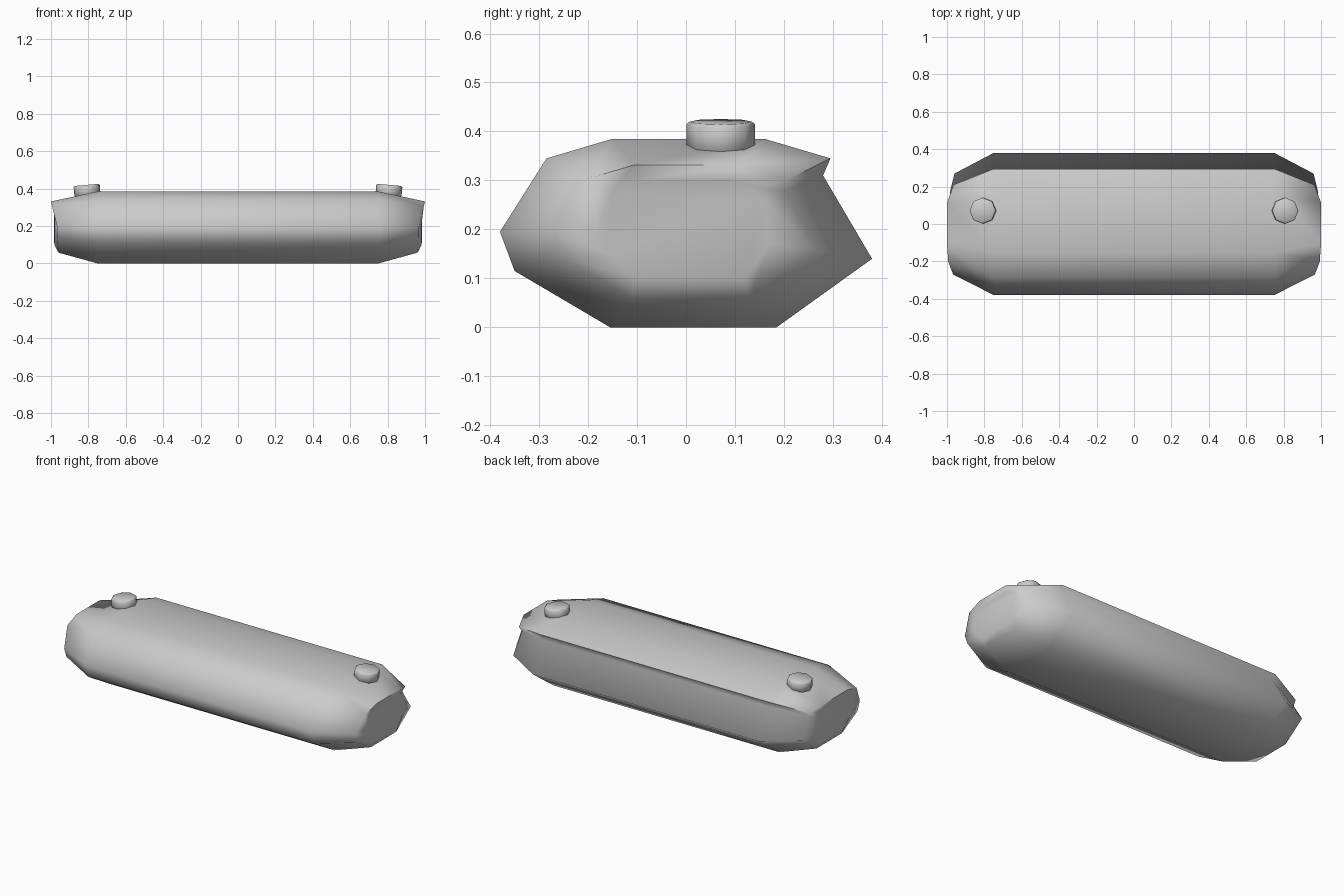
import bpy, bmesh, math
from mathutils import Matrix, Vector

cube = bpy.data.objects.get("Cube")
if cube:
    bpy.data.objects.remove(cube, do_unlink=True)

grey = bpy.data.materials.new("plain grey")
grey.use_nodes = True
colour = (0.6, 0.6, 0.6, 1)
grey.diffuse_color = colour
grey.node_tree.nodes["Principled BSDF"].inputs["Base Color"].default_value = colour


def finish(bm, name, sharp_angle):
    bmesh.ops.recalc_face_normals(bm, faces=bm.faces[:])
    mesh = bpy.data.meshes.new(name)
    bm.to_mesh(mesh)
    bm.free()
    mesh.materials.append(grey)
    obj = bpy.data.objects.new(name, mesh)
    bpy.context.collection.objects.link(obj)
    bpy.ops.object.select_all(action='DESELECT')
    obj.select_set(True)
    bpy.context.view_layer.objects.active = obj
    bpy.ops.object.shade_smooth_by_angle(angle=math.radians(sharp_angle))
    return obj


# Cross-section (y, z), starting at the bottom and passing the rear lip
section = [(-0.155, 0), (0.185, 0), (0.38, 0.14), (0.28, 0.31), (0.295, 0.345),
           (0.16, 0.385), (-0.15, 0.385), (-0.285, 0.345), (-0.38, 0.195), (-0.35, 0.115)]
middle = [(0.75, y, z) for y, z in section]

# Tapered shoulder ring, with the lip reaching furthest out
shoulder_x = [0.96, 0.96, 0.96, 0.95, 0.965, 1.0, 1.0, 0.993, 0.967, 0.967]
shoulder = [(x, y * 0.71, 0.2 + (z - 0.2) * 0.71) for x, (y, z) in zip(shoulder_x, section)]

# Slightly bulging end face, set in under the lip
end = [(0.982, -0.1, 0.1), (0.982, 0.12, 0.1), (0.985, 0.17, 0.17), (0.982, 0.16, 0.26),
       (0.982, 0.14, 0.285), (0.985, 0.1, 0.3), (0.985, -0.1, 0.3), (0.983, -0.15, 0.275),
       (0.98, -0.18, 0.2), (0.98, -0.16, 0.15)]


def mirrored(ring):
    return [(-x, y, z) for x, y, z in ring]


# Body lofted from end to end
bm = bmesh.new()
stations = [mirrored(end), mirrored(shoulder), mirrored(middle), middle, shoulder, end]
rings = [[bm.verts.new(p) for p in ring] for ring in stations]
for a, b in zip(rings, rings[1:]):
    for i in range(len(a)):
        j = (i + 1) % len(a)
        bm.faces.new((a[i], a[j], b[j], b[i]))
bm.faces.new(rings[0])
bm.faces.new(rings[-1])
finish(bm, "body", 90)

# Two small eight-sided knobs, leaning outward with the top surface
for side, name in ((-1, "right_knob"), (1, "left_knob")):
    bm = bmesh.new()
    levels = [(0.058, -0.035), (0.07, -0.024), (0.07, 0.024), (0.064, 0.029)]
    rings = []
    for radius, height in levels:
        rings.append([bm.verts.new((radius * math.cos(k * math.tau / 8),
                                    radius * math.sin(k * math.tau / 8), height))
                      for k in range(8)])
    for a, b in zip(rings, rings[1:]):
        for i in range(8):
            j = (i + 1) % 8
            bm.faces.new((a[i], a[j], b[j], b[i]))
    bm.faces.new(rings[0])
    bm.faces.new(rings[-1])
    lean = Matrix.Rotation(math.radians(5 * side), 4, 'Y')
    bm.transform(Matrix.Translation(Vector((0.807 * side, 0.071, 0.391))) @ lean)
    finish(bm, name, 100)
